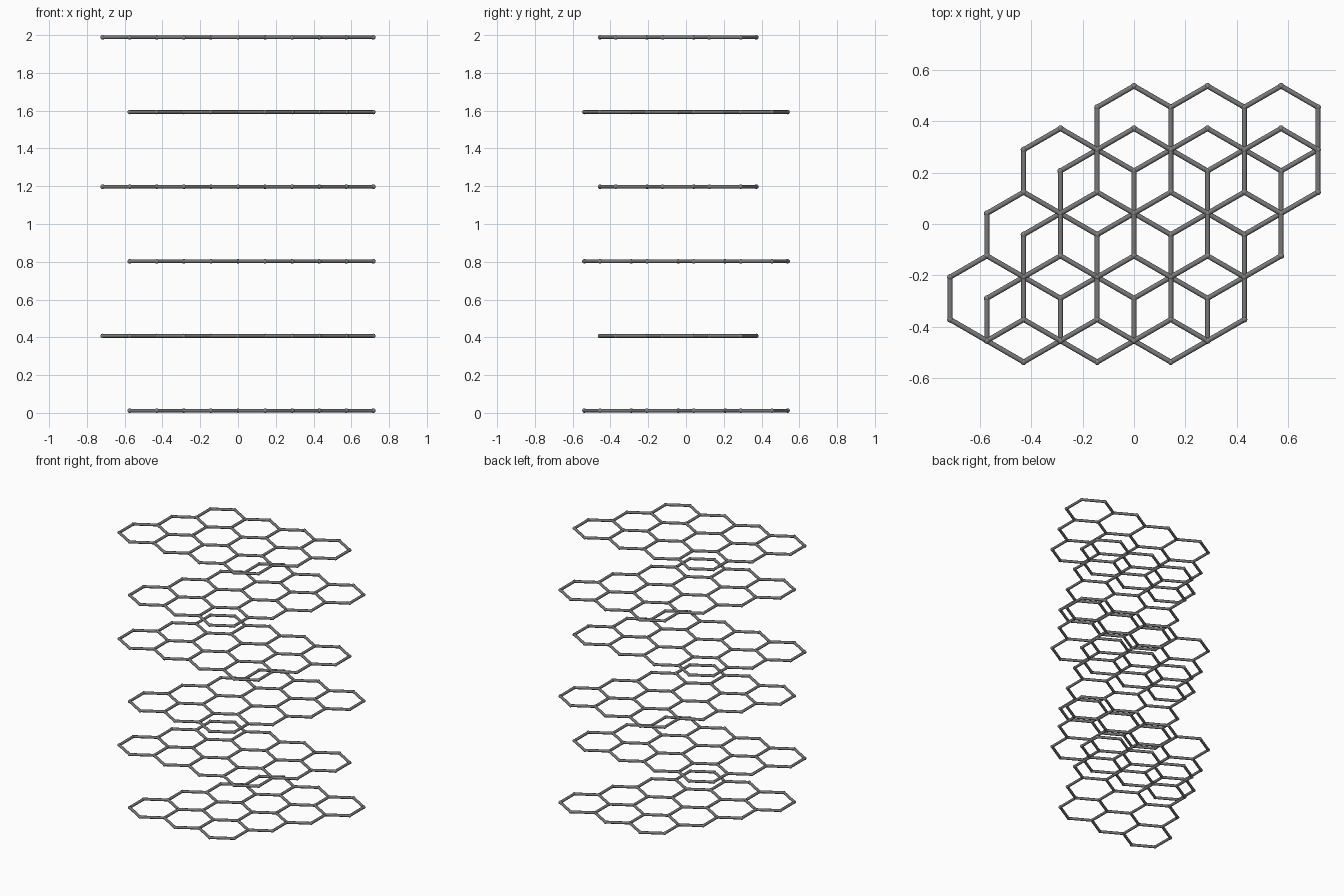
import bpy, bmesh, math
from mathutils import Vector, Matrix

if "Cube" in bpy.data.objects:
    bpy.data.objects.remove(bpy.data.objects["Cube"])

BOND = 0.1655                 # hexagon side
W = BOND * math.sqrt(3)       # hexagon width
R_ATOM, R_BOND = 0.012, 0.0098
LAYERS = 6
STEP = (2 - 2 * R_ATOM) / (LAYERS - 1)


def grey(name, value):
    mat = bpy.data.materials.new(name)
    mat.diffuse_color = (value, value, value, 1)
    mat.use_nodes = True
    mat.node_tree.nodes["Principled BSDF"].inputs["Base Color"].default_value = mat.diffuse_color
    return mat


ATOM_MAT = grey("atom_grey", 0.22)
BOND_MAT = grey("bond_grey", 0.19)


def lattice(cols, rows, x0, y0):
    """Unique corners and edges of a sheared patch of hexagons."""
    points, edges = {}, set()
    for r in range(rows):
        for c in range(cols):
            cx, cy = x0 + (c + r / 2) * W, y0 + r * 1.5 * BOND
            keys = []
            for k in range(6):
                a = math.radians(30 + 60 * k)
                p = Vector((cx + BOND * math.cos(a), cy + BOND * math.sin(a), 0))
                key = (round(p.x / W * 2), round((p.y - y0) / BOND * 2))
                points.setdefault(key, p)
                keys.append(key)
            for k in range(6):
                edges.add(tuple(sorted((keys[k], keys[k - 1]))))
    return points, sorted(edges)


def make_object(name, bm, z, mat):
    mesh = bpy.data.meshes.new(name)
    for f in bm.faces:
        f.smooth = True
    bm.to_mesh(mesh)
    bm.free()
    mesh.materials.append(mat)
    ob = bpy.data.objects.new(name, mesh)
    ob.location.z = z
    bpy.context.collection.objects.link(ob)


def build_layer(i, points, edges):
    z = R_ATOM + i * STEP
    # atoms at the corners
    bm = bmesh.new()
    for p in points.values():
        bmesh.ops.create_uvsphere(bm, u_segments=12, v_segments=8, radius=R_ATOM,
                                  matrix=Matrix.Translation(p))
    make_object(f"atoms_layer_{i + 1}", bm, z, ATOM_MAT)
    # rods along the hexagon sides
    bm = bmesh.new()
    for a, b in edges:
        p, q = points[a], points[b]
        rot = (q - p).to_track_quat('Z', 'Y').to_matrix().to_4x4()
        bmesh.ops.create_cone(bm, segments=12, cap_ends=False, radius1=R_BOND,
                              radius2=R_BOND, depth=(q - p).length,
                              matrix=Matrix.Translation((p + q) / 2) @ rot)
    make_object(f"bonds_layer_{i + 1}", bm, z, BOND_MAT)


# two alternating sheet outlines, stacked in turn
sheet_a = lattice(3, 4, -1.5 * W, -2.25 * BOND)
sheet_b = lattice(4, 3, -2.0 * W, -1.75 * BOND)
for i in range(LAYERS):
    build_layer(i, *(sheet_b if i % 2 else sheet_a))
